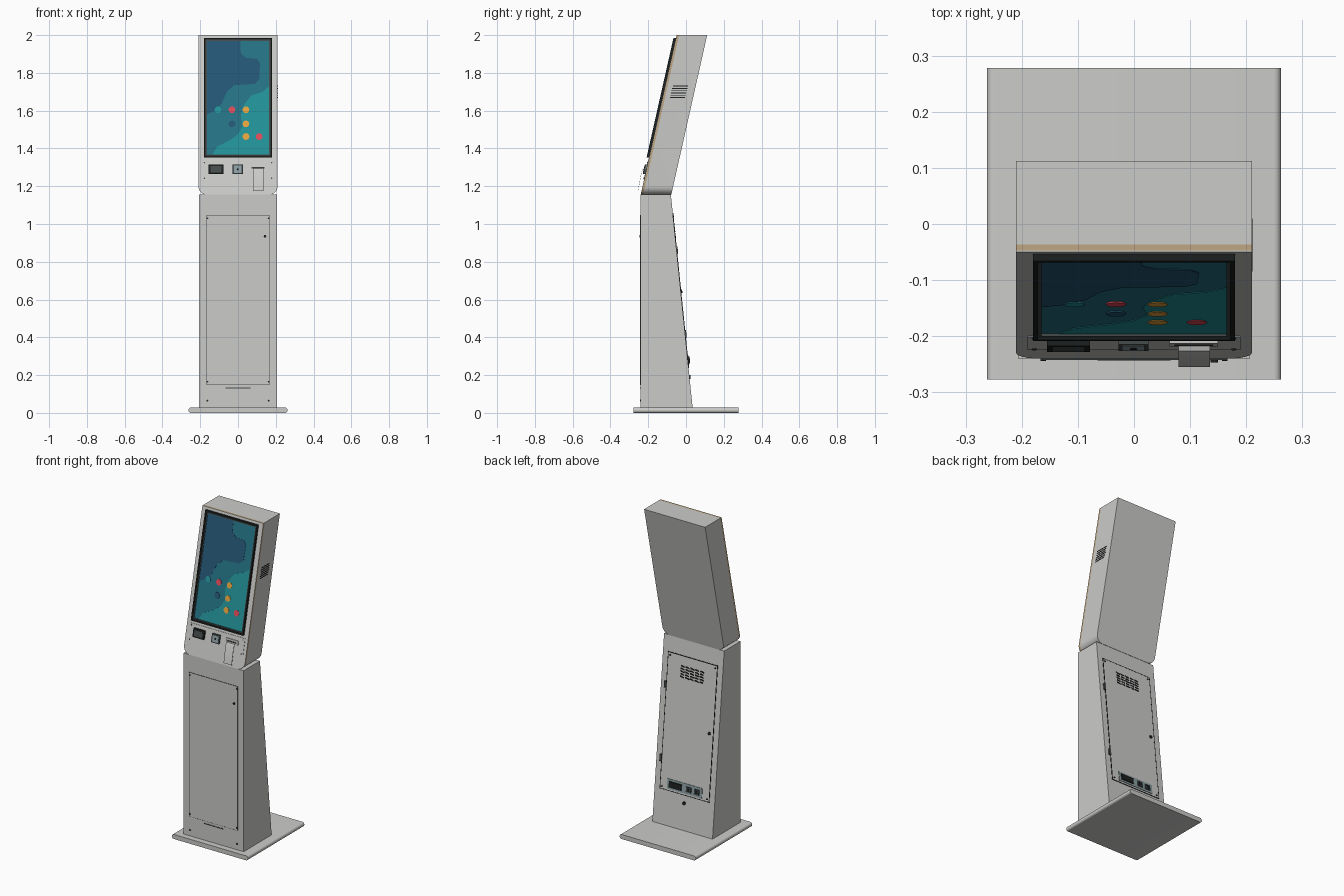
import bpy, bmesh, math
from mathutils import Vector

if "Cube" in bpy.data.objects:
    bpy.data.objects.remove(bpy.data.objects["Cube"])


def material(name, rgb):
    m = bpy.data.materials.new(name)
    m.diffuse_color = (*rgb, 1)
    m.use_nodes = True
    m.node_tree.nodes["Principled BSDF"].inputs["Base Color"].default_value = m.diffuse_color
    return m


GREY = material("casing_grey", (0.60, 0.60, 0.585))
TAN = material("edge_tan", (0.52, 0.38, 0.22))
BLACK = material("black", (0.012, 0.014, 0.014))
DARK = material("dark_grey", (0.06, 0.07, 0.07))
STEEL = material("steel_blue_grey", (0.26, 0.34, 0.36))
NAVY = material("screen_navy", (0.018, 0.095, 0.18))
MID = material("screen_teal", (0.018, 0.17, 0.235))
BRIGHT = material("screen_bright_teal", (0.016, 0.29, 0.32))
RED = material("icon_red", (0.75, 0.07, 0.10))
ORANGE = material("icon_orange", (0.82, 0.38, 0.05))


# Surface maps: (across, height, depth into the body) -> world position
def head_front(x, z, d):
    return Vector((x, -0.24 + d + 0.225 * (z - 1.155), z))


def post_front(x, z, d):
    return Vector((x, -0.24 + d, z))


def post_back(x, z, d):
    return Vector((x, 0.035 - 0.102 * (z - 0.028) - d, z))


def head_side(y, z, d):
    return Vector((0.21 - d, y, z))


def base_front(x, z, d):
    return Vector((x, -0.277 + d, z))


def prism(name, outline, d0, d1, surf, mat):
    bm = bmesh.new()
    a = [bm.verts.new(surf(u, z, d0)) for u, z in outline]
    b = [bm.verts.new(surf(u, z, d1)) for u, z in outline]
    bm.faces.new(a)
    bm.faces.new(b[::-1])
    n = len(a)
    for i in range(n):
        j = (i + 1) % n
        bm.faces.new((a[i], b[i], b[j], a[j]))
    bmesh.ops.recalc_face_normals(bm, faces=bm.faces)
    me = bpy.data.meshes.new(name)
    bm.to_mesh(me)
    bm.free()
    me.materials.append(mat)
    ob = bpy.data.objects.new(name, me)
    bpy.context.collection.objects.link(ob)
    return ob


def rect(u0, u1, z0, z1):
    return [(u0, z0), (u1, z0), (u1, z1), (u0, z1)]


def rounded(u0, u1, z0, z1, low, high=0.0, seg=8):
    pts = []
    for cu, cz, r, start in ((u0, z0, low, 180), (u1, z0, low, 270),
                             (u1, z1, high, 0), (u0, z1, high, 90)):
        if r == 0:
            pts.append((cu, cz))
            continue
        ou = cu + r if cu == u0 else cu - r
        oz = cz + r if cz == z0 else cz - r
        for i in range(seg + 1):
            t = math.radians(start + 90 * i / seg)
            pts.append((ou + r * math.cos(t), oz + r * math.sin(t)))
    return pts


def disc(u, z, r, n=16):
    return [(u + r * math.cos(math.tau * i / n), z + r * math.sin(math.tau * i / n))
            for i in range(n)]


def ring(name, u0, u1, z0, z1, w, d0, d1, surf, mat):
    bars = {"left": rect(u0, u0 + w, z0, z1), "right": rect(u1 - w, u1, z0, z1),
            "bottom": rect(u0 + w, u1 - w, z0, z0 + w), "top": rect(u0 + w, u1 - w, z1 - w, z1)}
    for side, o in bars.items():
        prism(f"{name}_{side}", o, d0, d1, surf, mat)


# Base plate with rounded sides
prism("base_plate", rounded(-0.262, 0.262, 0, 0.028, 0.013, 0.013), 0, 0.555, base_front, GREY)

# Tapered pedestal: side profile extruded across the width
profile = [(-0.24, 0.028), (0.035, 0.028), (-0.08, 1.155), (-0.24, 1.155)]
prism("pedestal", profile, -0.207, 0.207, lambda y, z, d: Vector((d, y, z)), GREY)

# Leaning head: front skin, tan edge layer, main body
shell = rounded(-0.21, 0.21, 1.155, 2.0, 0.045)
prism("head_front_skin", shell, 0, 0.003, head_front, GREY)
prism("head_edge_layer", shell, 0.003, 0.013, head_front, TAN)
prism("head_body", shell, 0.013, 0.162, head_front, GREY)

# Screen frame and display
ring("screen_frame", -0.18, 0.18, 1.353, 1.985, 0.009, -0.013, 0, head_front, BLACK)
ring("screen_inner_frame", -0.171, 0.171, 1.362, 1.976, 0.006, -0.008, 0, head_front, DARK)
prism("display", rect(-0.165, 0.165, 1.368, 1.97), -0.003, 0, head_front, MID)

navy_area = [(-0.165, 1.97), (-0.165, 1.58), (-0.12, 1.60), (-0.085, 1.64), (-0.06, 1.70),
             (-0.02, 1.735), (0.09, 1.742), (0.113, 1.765), (0.116, 1.85), (0.10, 1.875),
             (0.04, 1.88), (0.015, 1.905), (0.012, 1.97)]
prism("display_navy_area", navy_area, -0.0042, -0.003, head_front, NAVY)
bright_area = [(0.165, 1.368), (-0.135, 1.368), (-0.11, 1.41), (-0.04, 1.445), (0.0, 1.475),
               (0.025, 1.52), (0.015, 1.575), (0.03, 1.63), (0.07, 1.68), (0.13, 1.70),
               (0.165, 1.73)]
prism("display_bright_area", bright_area, -0.0042, -0.003, head_front, BRIGHT)

# Coloured icons on the display
icons = [(-0.106, 1.605, BRIGHT), (-0.032, 1.605, RED), (0.042, 1.605, ORANGE),
         (-0.032, 1.53, NAVY), (0.042, 1.53, ORANGE),
         (0.042, 1.463, ORANGE), (0.112, 1.463, RED)]
for i, (x, z, m) in enumerate(icons):
    prism(f"icon_{i}", disc(x, z, 0.018, 12), -0.0055, -0.003, head_front, m)

# Device panel under the display
prism("device_panel", rect(-0.19, 0.19, 1.232, 1.335), -0.002, 0, head_front, GREY)
prism("scanner", rect(-0.155, -0.078, 1.265, 1.315), -0.013, 0, head_front, BLACK)
prism("scanner_window", rect(-0.145, -0.088, 1.273, 1.307), -0.0145, -0.013, head_front, DARK)
prism("card_reader", rect(-0.028, 0.026, 1.265, 1.315), -0.011, 0, head_front, DARK)
prism("card_reader_face", rect(-0.021, 0.019, 1.271, 1.309), -0.0125, -0.011, head_front, STEEL)
prism("card_reader_button", disc(-0.001, 1.29, 0.006, 8), -0.014, -0.012, head_front, BLACK)
prism("printer_bezel", rect(0.063, 0.15, 1.287, 1.312), -0.008, 0, head_front, GREY)
prism("printer_slot", rect(0.072, 0.141, 1.293, 1.303), -0.0095, -0.008, head_front, DARK)

# Paper strip: comes out of the slot and hangs in front of the head
path = [(-0.209, 1.299), (-0.226, 1.294), (-0.236, 1.275), (-0.255, 1.175),
        (-0.2535, 1.175), (-0.2345, 1.275), (-0.2245, 1.2925), (-0.209, 1.297)]
prism("paper", path, 0.079, 0.135, lambda y, z, d: Vector((d, y, z)), GREY)

# Screws, mirrored left and right
for s in (-1, 1):
    for z in (1.325, 1.242):
        prism("panel_screw", disc(0.178 * s, z, 0.004, 8), -0.004, 0, head_front, DARK)
    for z in (1.03, 0.165, 0.065):
        prism("front_screw", disc(0.162 * s, z, 0.005, 8), -0.004, 0, post_front, BLACK)
    for z in (1.04, 0.255):
        prism("rear_screw", disc(0.155 * s, z, 0.005, 8), -0.005, 0, post_back, BLACK)

# Side vent on the head
for i in range(6):
    z = 1.667 + 0.012 * i
    y = -0.085 + 0.003 * i
    prism("head_vent_slat", rect(y, y + 0.08, z, z + 0.005), -0.0015, 0.001, head_side, BLACK)

# Front door with lock and pull slot
prism("front_door", rect(-0.165, 0.165, 0.15, 1.045), -0.002, 0, post_front, GREY)
ring("front_door_gap", -0.1665, 0.1665, 0.1485, 1.0465, 0.0015, -0.0023, 0, post_front, DARK)
prism("front_lock", disc(0.143, 0.935, 0.007, 12), -0.007, 0, post_front, BLACK)
prism("pull_slot", rect(-0.065, 0.065, 0.13, 0.134), -0.003, 0, post_front, DARK)

# Rear service door with hinges and lock
prism("rear_door", rect(-0.168, 0.168, 0.24, 1.055), -0.002, 0, post_back, GREY)
ring("rear_door_gap", -0.171, 0.171, 0.237, 1.058, 0.004, -0.0025, 0, post_back, BLACK)
for z in (0.86, 0.42):
    prism("rear_hinge", rect(0.168, 0.182, z - 0.02, z + 0.02), -0.007, 0, post_back, DARK)
prism("rear_lock", disc(-0.143, 0.645, 0.009, 12), -0.008, 0, post_back, BLACK)

# Slanted rear vent slats
for row in range(5):
    for col in range(5):
        u, z = -0.08 + 0.033 * col, 0.925 + 0.016 * row
        slat = [(u, z), (u + 0.026, z + 0.003), (u + 0.026, z + 0.011), (u, z + 0.008)]
        prism("rear_vent_slat", slat, -0.0035, 0, post_back, BLACK)

# Socket plate and cable hole
prism("socket_plate", rect(-0.12, 0.12, 0.25, 0.31), -0.005, 0, post_back, STEEL)
prism("power_inlet", rect(0.02, 0.105, 0.262, 0.298), -0.011, -0.005, post_back, BLACK)
for u in (-0.03, -0.085):
    prism("data_socket", rect(u - 0.017, u + 0.017, 0.264, 0.296), -0.011, -0.005, post_back, DARK)
    prism("data_port", rect(u - 0.009, u + 0.009, 0.271, 0.289), -0.0125, -0.011, post_back, BLACK)
prism("cable_hole", disc(0.0, 0.19, 0.011, 12), -0.005, 0, post_back, BLACK)

# Smooth the rounded corners while keeping hard edges
for ob in bpy.context.collection.objects:
    ob.select_set(True)
    bpy.context.view_layer.objects.active = ob
bpy.ops.object.shade_smooth_by_angle(angle=math.radians(32))
